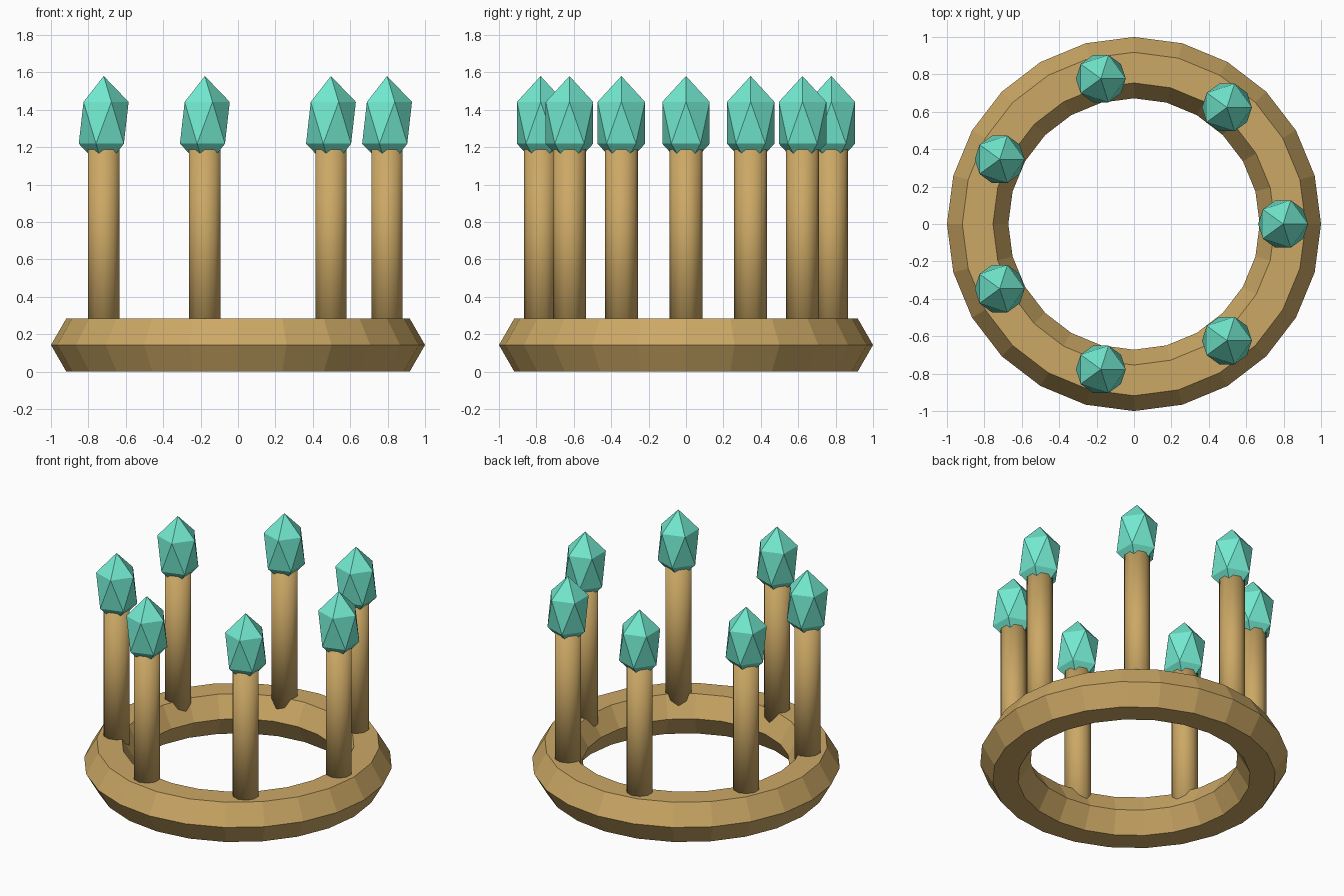
import bpy, math

if "Cube" in bpy.data.objects:
    bpy.data.objects.remove(bpy.data.objects["Cube"])

COUNT = 7          # number of posts
POST_RING = 0.797  # distance of the posts from the centre
TUBE = 0.164       # radius of the hexagonal ring section


def material(name, color):
    mat = bpy.data.materials.new(name)
    mat.diffuse_color = color
    mat.use_nodes = True
    mat.node_tree.nodes["Principled BSDF"].inputs["Base Color"].default_value = mat.diffuse_color
    return mat


gold = material("gold", (0.60, 0.39, 0.13, 1))
teal = material("teal", (0.17, 0.82, 0.63, 1))


def finish(name, mat, smooth=False):
    obj = bpy.context.object
    obj.name = name
    obj.data.materials.append(mat)
    for p in obj.data.polygons:
        p.use_smooth = smooth
    return obj


# Base band: faceted ring with a six-sided section
bpy.ops.mesh.primitive_torus_add(
    major_segments=24, minor_segments=6, major_radius=1 - TUBE, minor_radius=TUBE,
    location=(0, 0, TUBE * math.sin(math.radians(60))))
finish("base_ring", gold)

# Posts with a stretched gem on each tip
POST_BOTTOM, POST_TOP = 0.14, 1.24
for i in range(COUNT):
    a = 2 * math.pi * i / COUNT
    x, y = POST_RING * math.cos(a), POST_RING * math.sin(a)
    bpy.ops.mesh.primitive_cylinder_add(
        vertices=10, radius=0.088, depth=POST_TOP - POST_BOTTOM,
        location=(x, y, (POST_TOP + POST_BOTTOM) / 2))
    finish(f"post_{i + 1}", gold, smooth=True)

    bpy.ops.mesh.primitive_ico_sphere_add(
        subdivisions=1, radius=1, location=(x, y, 1.33))
    bpy.context.object.scale = (0.149, 0.149, 0.25)
    finish(f"gem_{i + 1}", teal)
